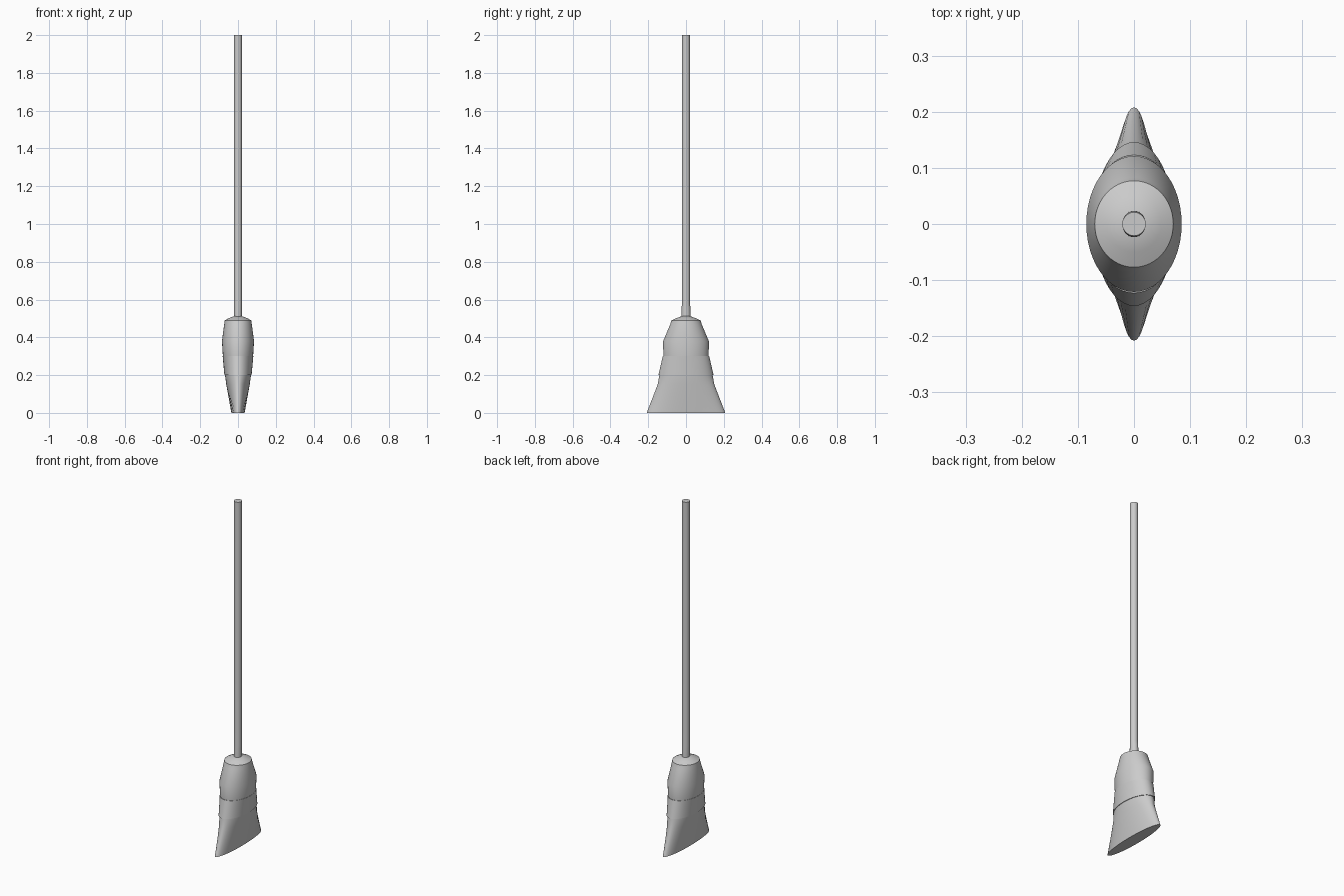
import bpy, bmesh
from math import sin, cos, pi

if "Cube" in bpy.data.objects:
    bpy.data.objects.remove(bpy.data.objects["Cube"])


def loft(name, sections, sides=48):
    """Stack ellipses (z, half width x, half width y) and cap both ends."""
    bm = bmesh.new()
    rings = []
    for z, rx, ry in sections:
        rings.append([bm.verts.new((rx * cos(2 * pi * i / sides),
                                    ry * sin(2 * pi * i / sides), z))
                      for i in range(sides)])
    for a, b in zip(rings, rings[1:]):
        for i in range(sides):
            j = (i + 1) % sides
            bm.faces.new((a[i], a[j], b[j], b[i]))
    bm.faces.new(rings[0][::-1])
    bm.faces.new(rings[-1])
    mesh = bpy.data.meshes.new(name)
    bm.to_mesh(mesh)
    bm.free()
    ob = bpy.data.objects.new(name, mesh)
    bpy.context.collection.objects.link(ob)
    bpy.ops.object.select_all(action='DESELECT')
    ob.select_set(True)
    bpy.context.view_layer.objects.active = ob
    bpy.ops.object.shade_smooth_by_angle(angle=0.5)
    return ob


# Long round stick with a slightly thicker foot
loft("handle", [(0.48, 0.021, 0.024), (0.56, 0.021, 0.023),
                (0.58, 0.021, 0.021), (2.0, 0.021, 0.021)], 32)

# Flared bristles, flattened towards the floor
loft("bristles", [(0.0, 0.035, 0.208), (0.15, 0.062, 0.150),
                  (0.20, 0.069, 0.141), (0.30, 0.079, 0.120),
                  (0.38, 0.083, 0.117)])

# Binding band around the bristles
loft("binding_band", [(0.20, 0.072, 0.146), (0.30, 0.081, 0.123)])

# Shoulder cap with a domed top
loft("shoulder_cap", [(0.30, 0.080, 0.120), (0.38, 0.085, 0.121),
                      (0.47, 0.073, 0.083), (0.49, 0.070, 0.077),
                      (0.502, 0.048, 0.050), (0.512, 0.021, 0.022)])
